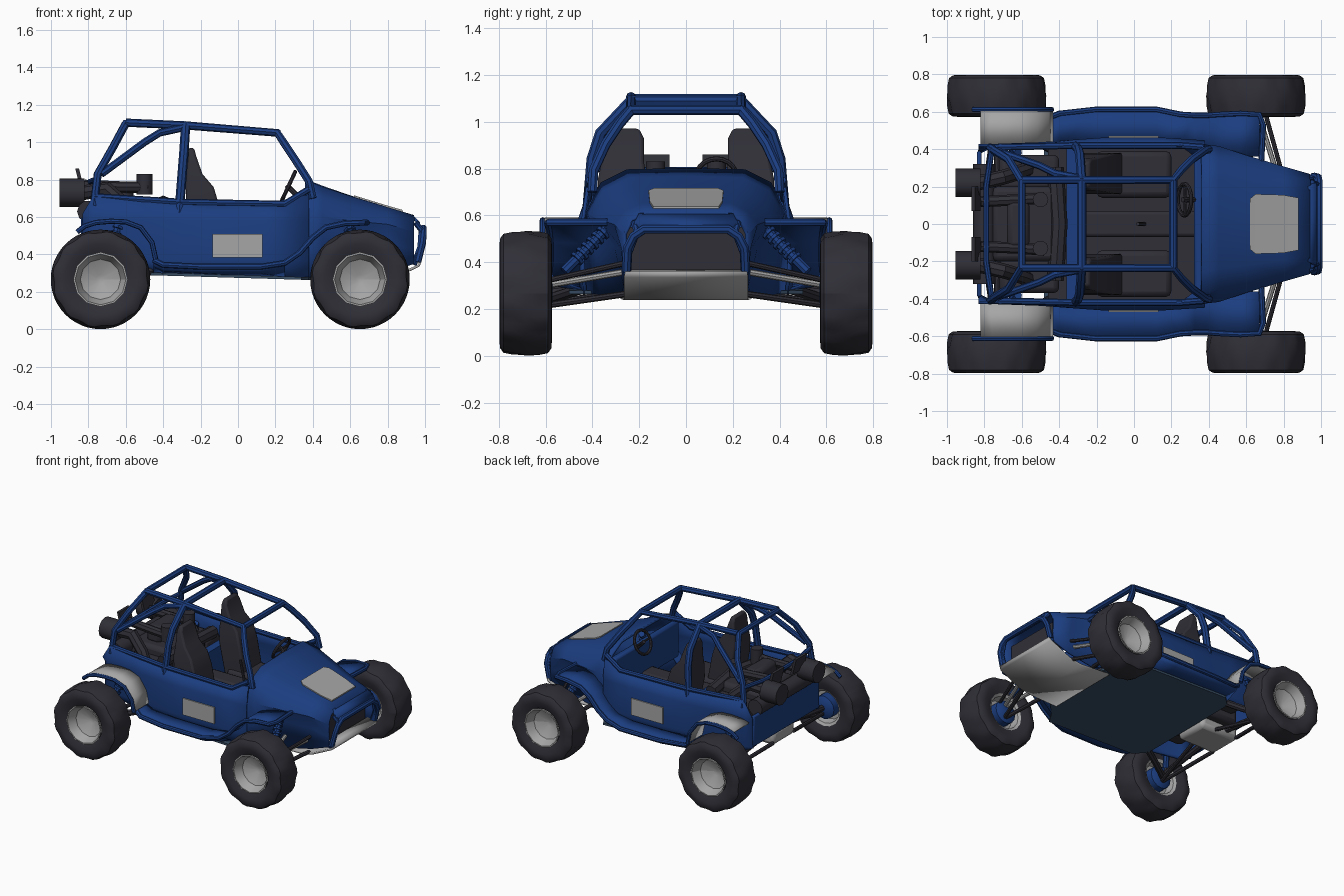
import bpy, bmesh, math
from mathutils import Vector

if "Cube" in bpy.data.objects:
    bpy.data.objects.remove(bpy.data.objects["Cube"])


def material(name, rgb):
    m = bpy.data.materials.new(name)
    m.diffuse_color = (*rgb, 1)
    m.use_nodes = True
    m.node_tree.nodes["Principled BSDF"].inputs["Base Color"].default_value = m.diffuse_color
    return m


BLUE = material("body blue", (0.011, 0.047, 0.215))
DARK = material("rubber black", (0.029, 0.028, 0.038))
GREY = material("metal grey", (0.38, 0.38, 0.38))
SLATE = material("floor slate", (0.04, 0.074, 0.128))


def finish(name, mesh, mat, mirror=False, thick=0, bevel=0, angle=40):
    """Link a mesh as an object, with optional mirroring, thickness, bevel."""
    mesh.name = name
    mesh.materials.clear()
    mesh.materials.append(mat)
    ob = bpy.data.objects.new(name, mesh)
    bpy.context.collection.objects.link(ob)
    bpy.ops.object.select_all(action='DESELECT')
    ob.select_set(True)
    bpy.context.view_layer.objects.active = ob
    bpy.ops.object.shade_smooth_by_angle(angle=math.radians(angle))
    if mirror:
        m = ob.modifiers.new("Mirror", 'MIRROR')
        m.use_axis = (False, True, False)
    if thick:
        m = ob.modifiers.new("Solidify", 'SOLIDIFY')
        m.thickness, m.offset = thick, 0
    if bevel:
        m = ob.modifiers.new("Bevel", 'BEVEL')
        m.width, m.segments = bevel, 2
    return ob


def loft(name, rings, mat, closed=False, caps=False, **kw):
    """Bridge successive rows of points."""
    bm = bmesh.new()
    rows = [[bm.verts.new(p) for p in r] for r in rings]
    n = len(rows[0])
    for a, b in zip(rows, rows[1:]):
        for i in range(n if closed else n - 1):
            j = (i + 1) % n
            bm.faces.new((a[i], a[j], b[j], b[i]))
    if caps:
        bm.faces.new(rows[0])
        bm.faces.new(rows[-1])
    bmesh.ops.recalc_face_normals(bm, faces=bm.faces)
    me = bpy.data.meshes.new(name)
    bm.to_mesh(me)
    bm.free()
    return finish(name, me, mat, **kw)


def box(name, x, y, z, mat, **kw):
    ring = [(x[0], y[0]), (x[1], y[0]), (x[1], y[1]), (x[0], y[1])]
    return loft(name, [[(a, b, h) for a, b in ring] for h in z], mat, True, True, **kw)


def tube(name, pts, r, mat, mirror=False, cyclic=False, res=2):
    """Round bar along a path."""
    cu = bpy.data.curves.new(name, 'CURVE')
    cu.dimensions = '3D'
    cu.bevel_depth, cu.bevel_resolution, cu.use_fill_caps = r, res, True
    sp = cu.splines.new('POLY')
    sp.points.add(len(pts) - 1)
    for p, c in zip(sp.points, pts):
        p.co = (*c, 1)
    sp.use_cyclic_u = cyclic
    tmp = bpy.data.objects.new(name + "_path", cu)
    me = bpy.data.meshes.new_from_object(tmp)
    bpy.data.objects.remove(tmp)
    return finish(name, me, mat, mirror)


def lathe(name, prof, cx, cz, mat, n, lugs=(), **kw):
    """Spin (radius, y) profile about a wheel axle; lug rows are notched."""
    rings = []
    for i in range(n):
        a = 2 * math.pi * i / n
        row = []
        for k, (r, y) in enumerate(prof):
            if k in lugs and (i + (2 if k > 4 else 0)) % 4 > 1:
                r -= 0.008
            row.append((cx + r * math.cos(a), y, cz + r * math.sin(a)))
        rings.append(row)
    return loft(name, rings + [rings[0]], mat, mirror=True, **kw)


# Wheels
for end, cx in (("front", 0.652), ("rear", -0.735)):
    tyre = [(0.12, 0.60), (0.19, 0.572), (0.235, 0.575), (0.256, 0.59), (0.264, 0.63),
            (0.266, 0.685), (0.264, 0.74), (0.256, 0.78), (0.235, 0.795), (0.19, 0.797), (0.14, 0.775)]
    lathe(end + "_tyre", tyre, cx, 0.267, DARK, 48, lugs=(2, 3, 4, 6, 7, 8))
    lathe(end + "_rim", [(0.146, 0.788), (0.136, 0.789), (0.108, 0.725), (0.025, 0.685), (0.0, 0.684)],
          cx, 0.267, GREY, 12)
    lathe(end + "_rim_back", [(0.138, 0.588), (0.12, 0.60), (0.11, 0.66), (0, 0.665)], cx, 0.267, GREY, 16)
    lathe(end + "_hub", [(0.085, 0.66), (0.085, 0.59), (0.05, 0.57), (0, 0.57)], cx, 0.267, BLUE, 16)


# Near-vertical body sides: x, bulge, top and bottom height
side = [(-.83, -.04, .62, .36), (-.77, -.01, .72, .34), (-.5, 0, .69, .31), (-.3, .015, .68, .29),
        (-.16, .025, .67, .285), (.15, .025, .67, .275), (.38, .01, .72, .265)]
loft("body_side", [[(x, .42, top), (x, .43 + b, .58), (x, .43 + b, .37), (x, .42 + b, low)]
                   for x, b, top, low in side], BLUE, mirror=True, thick=0.015)
box("side_plate", (-0.135, 0.13), (0.455, 0.4705), (0.385, 0.51), GREY, mirror=True)

# Low side step sweeping up into the front fender: x, outer y, height
step = [(-.45, .57, .37), (-.40, .59, .345), (-.2, .612, .335), (.12, .612, .335), (.25, .585, .355),
        (.33, .58, .41), (.40, .58, .49), (.47, .585, .545), (.57, .59, .567), (.67, .585, .57)]
loft("side_step", [[(x, .36 if x > .3 else .42, z - .006), (x, y, z)] for x, y, z in step],
     BLUE, mirror=True, thick=0.016)
loft("step_skirt", [[(x, y, z), (x, y - .03, z - .03), (x, .44, .29 - .03 * x)] for x, y, z in step[:5]],
     BLUE, mirror=True, thick=0.01)
tube("step_rim", [(x, y, z) for x, y, z in step] + [(.69, .53, .57), (.68, .32, .57)], 0.016, BLUE, True)
tube("belt_rail", [(-0.77, 0.41, 0.71), (-0.3, 0.42, 0.68), (0.25, 0.42, 0.67), (0.38, 0.41, 0.75)], 0.018, BLUE, True)

# Nose and hood
nose = [(0.36, [(0, .795), (.25, .79), (.36, .735), (.42, .61), (.43, .42), (.42, .27)]),
        (0.45, [(0, .76), (.24, .755), (.35, .70), (.41, .60), (.38, .45), (.36, .26)]),
        (0.60, [(0, .708), (.22, .705), (.32, .655), (.36, .58), (.30, .47), (.27, .26)]),
        (0.80, [(0, .645), (.19, .645), (.26, .61), (.30, .56), (.27, .46), (.26, .30)]),
        (0.94, [(0, .603), (.17, .603), (.23, .58), (.26, .52), (.26, .43), (.26, .35)])]
loft("nose", [[(x, y, z) for y, z in p] for x, p in nose], BLUE, mirror=True, thick=0.015)
loft("hood_plate", [[(x, -w, z), (x, w, z), (x, w, z + .009), (x, -w, z + .009)]
                    for x, w, z in ((0.62, 0.135, 0.708), (0.65, 0.16, 0.698), (0.80, 0.155, 0.652), (0.88, 0.14, 0.629))],
     GREY, True, True)
loft("nose_lip", [[(x, -w, z), (x, w, z)] for x, w, z in ((.93, .2, .605), (.965, .22, .57), (.975, .22, .53))],
     BLUE, thick=0.015)
box("grille", (0.86, 0.88), (-0.255, 0.255), (0.33, 0.55), DARK)
tube("bumper_loop", [(.96, -.255, .36), (.985, -.25, .46), (.99, -.225, .51), (.99, -.18, .54), (.99, .18, .54),
                     (.99, .225, .51), (.985, .25, .46), (.96, .255, .36)], 0.02, BLUE)
tube("bumper_stay", [(.95, .22, .57), (.98, .21, .53), (.975, .245, .44), (.94, .25, .345)], 0.016, BLUE, True)
loft("skid_plate", [[(x, -w, z), (x, w, z)] for x, w, z in
                    ((.90, .25, .362), (.975, .26, .358), (.965, .265, .34), (.80, .265, .262), (.70, .265, .245), (.46, .28, .25))],
     GREY, thick=0.014)

# Rear fenders
arch = [(-.82, .558), (-.76, .577), (-.68, .584), (-.6, .58), (-.52, .55), (-.46, .47), (-.44, .38)]
loft("rear_fender", [[(x, .425, z), (x, .605, z)] for x, z in arch], GREY, mirror=True, thick=0.012)
tube("rear_fender_rim", [(-.86, .612, .52)] + [(x, .612, z - 0.006) for x, z in arch], 0.014, BLUE, True)

# Floor, bulkheads and cabin tub
plan = [(-.48, -.42), (-.40, -.50), (.34, -.50), (.40, -.40), (.52, -.28),
        (.52, .28), (.40, .40), (.34, .50), (-.40, .50), (-.48, .42)]
loft("floor_plate", [[(x, y, .275 - .03 * x + h) for x, y in plan] for h in (0, .015)], SLATE, True, True)
box("cabin_floor", (-0.46, 0.36), (-0.42, 0.42), (0.31, 0.35), DARK)
box("centre_tunnel", (-0.28, 0.34), (-0.07, 0.07), (0.34, 0.50), DARK, bevel=0.02)
box("dashboard", (0.32, 0.37), (-0.38, 0.38), (0.45, 0.72), BLUE, bevel=0.015)
box("rear_bulkhead", (-0.36, -0.30), (-0.42, 0.42), (0.30, 0.60), BLUE)
box("tail_panel", (-0.84, -0.815), (-0.39, 0.39), (0.37, 0.60), BLUE, bevel=0.01)

# Roll cage
tube("roof_rail", [(-.60, .235, 1.105), (-.28, .235, 1.09), (.21, .235, 1.05), (.25, .285, .99), (.31, .345, .90),
                   (.38, .395, .79), (.40, .40, .70)], 0.022, BLUE, True)
tube("main_hoop", [(-.28, y, z) if z > 1 else (-.285 - (1 - z) * .08, y, z) for y, z in
                   ((-.42, .60), (-.40, .84), (-.365, .95), (-.235, 1.09), (.235, 1.09), (.365, .95),
                    (.40, .84), (.42, .60))], 0.025, BLUE)
tube("rear_hoop", [(-.77, -.41, .66), (-.75, -.395, .83), (-.67, -.345, .97), (-.60, -.23, 1.1), (-.60, .23, 1.1),
                   (-.67, .345, .97), (-.75, .395, .83), (-.77, .41, .66)], 0.022, BLUE)
tube("front_cross_bar", [(.21, -.235, 1.05), (.21, .235, 1.05)], 0.022, BLUE)
tube("rear_brace", [(-.285, .245, 1.08), (-.42, .27, 1.05), (-.50, .31, 1.0), (-.73, .39, .83)], 0.02, BLUE, True)
tube("tail_bar", [(-.76, -.40, .80), (-.79, -.2, .79), (-.79, .2, .79), (-.76, .40, .80)], 0.016, BLUE)

# Seats
back = [(.40, -.22, -.05, .16, .38), (.66, -.275, -.10, .16, .38), (.76, -.28, -.13, .17, .375),
        (.83, -.275, -.19, .18, .36), (.93, -.27, -.225, .18, .35), (.97, -.265, -.235, .20, .33)]
loft("seat_back", [[(a, c, z), (b, c, z), (b, d, z), (a, d, z)] for z, a, b, c, d in back],
     DARK, True, True, mirror=True, bevel=0.012)
box("seat_cushion", (-0.2, 0.2), (0.14, 0.39), (0.34, 0.48), DARK, mirror=True, bevel=0.03)

# Steering
tilt = Vector((0.42, 0, 0.9))
rim = [Vector((.27, .13, .765)) + tilt * .085 * math.cos(t) + Vector((0, .085 * math.sin(t), 0))
       for t in (2 * math.pi * i / 20 for i in range(20))]
tube("steering_wheel", rim, 0.011, DARK, cyclic=True)
tube("steering_spoke", [rim[5], (.275, .13, .76), rim[15]], 0.008, DARK)
tube("steering_column", [(.26, .13, .77), (.36, .13, .67)], 0.014, DARK)
tube("gear_lever", [(.06, 0, .48), (.02, 0, .66)], 0.01, DARK)

# Engine
box("engine_block", (-0.76, -0.40), (-0.20, 0.20), (0.34, 0.68), DARK, bevel=0.03)
box("cylinder_bank", (-0.72, -0.40), (0.18, 0.37), (0.40, 0.62), DARK, mirror=True, bevel=0.03)
box("fan_housing", (-0.68, -0.56), (-0.13, 0.13), (0.66, 0.79), DARK, bevel=0.03)
tube("exhaust_can", [(-.955, .22, .73), (-.82, .22, .73)], 0.076, DARK, True, res=4)
tube("exhaust_pipe", [(-.83, .22, .73), (-.70, .25, .75), (-.60, .28, .66), (-.55, .30, .56)], 0.04, DARK, True)
loft("tail_flap", [[(x, .07, z), (x + .02, .07, z), (x + .02, .2, z), (x, .2, z)] for x, z in
                   ((-.84, .74), (-.87, .86))], DARK, True, True, mirror=True)
tube("intake_pipe", [(-.82, .12, .77), (-.60, .13, .76), (-.48, .14, .76)], 0.03, DARK, True)
tube("air_filter", [(-.50, .13, .72), (-.50, .13, .83)], 0.042, DARK, True, res=3)
tube("cross_pipe", [(-.42, -.30, .64), (-.40, 0, .67), (-.42, .30, .64)], 0.045, DARK)
tube("muffler", [(-.80, -.32, .63), (-.80, .32, .63)], 0.06, DARK, res=3)

# Suspension
box("gearbox", (-0.82, -0.50), (-0.13, 0.13), (0.27, 0.38), GREY, bevel=0.03)
tube("drive_shaft", [(-.72, .10, .32), (-.735, .60, .267)], 0.022, DARK, True)
for dx in (-0.09, 0.09):
    tube("front_upper_arm", [(.68 + dx, .25, .36), (.66, .60, .30)], 0.014, GREY, True)
    tube("front_lower_arm", [(.68 + dx, .25, .265), (.66, .60, .215)], 0.014, DARK, True)
    tube("rear_lower_arm", [(-.72 + dx, .12, .29), (-.735, .60, .225)], 0.014, DARK, True)
tube("trailing_arm", [(-.44, .40, .32), (-.58, .47, .28), (-.73, .56, .25)], 0.024, DARK, True)
tube("tie_rod", [(.80, .24, .40), (.70, .60, .32)], 0.012, DARK, True)
for end, a, b in (("front", (.58, .30, .58), (.66, .52, .36)), ("rear", (-.62, .38, .62), (-.72, .52, .30))):
    a, b = Vector(a), Vector(b)
    tube(end + "_shock", [a, b], 0.022, BLUE, True)
    for i in range(7):
        c = a.lerp(b, 0.15 + 0.1 * i)
        d = (b - a).normalized() * 0.007
        tube(end + "_spring_coil", [c - d, c + d], 0.033, BLUE, True)
